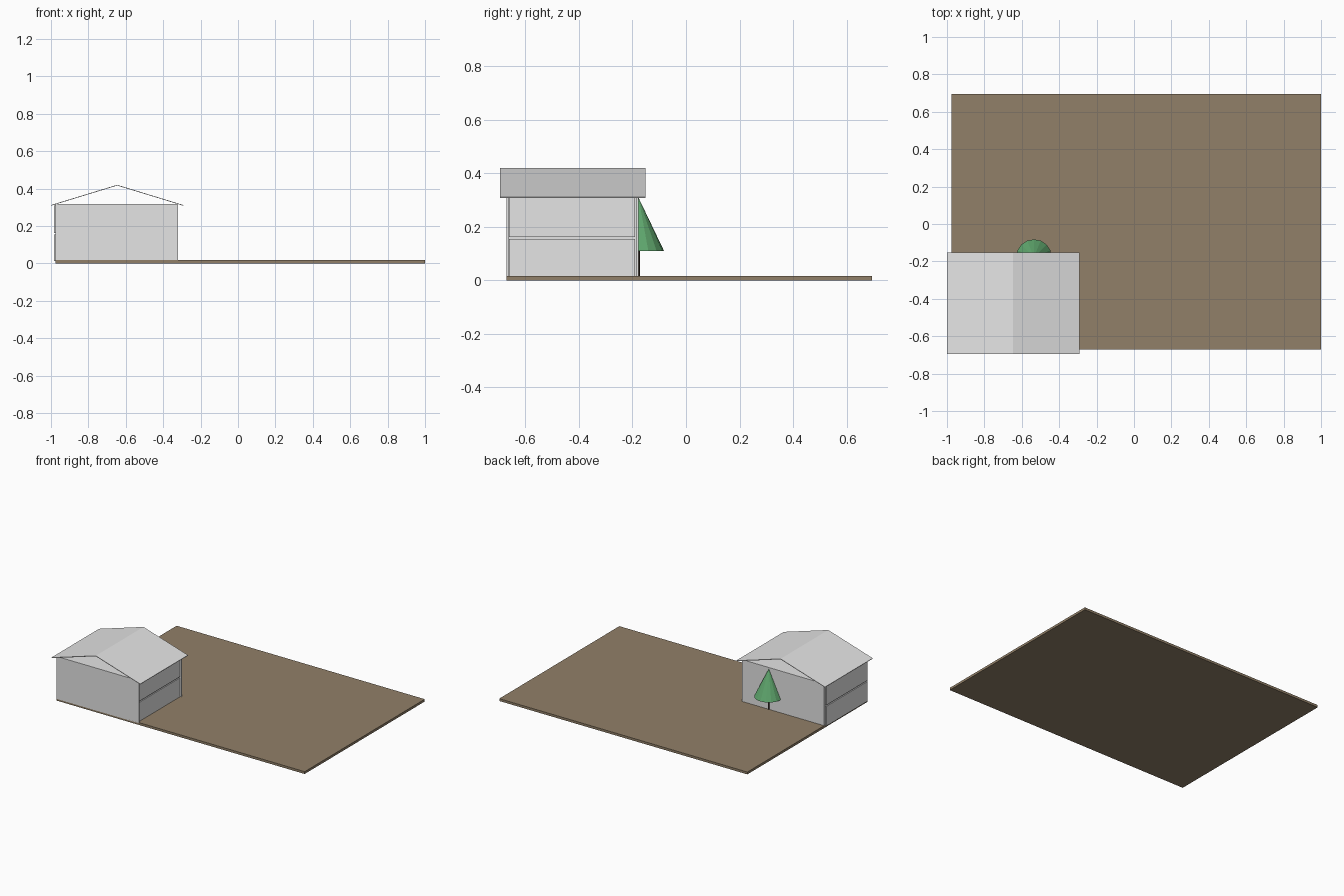
import bpy, bmesh, math

if "Cube" in bpy.data.objects:
    bpy.data.objects.remove(bpy.data.objects["Cube"])


def material(name, rgb):
    m = bpy.data.materials.new(name)
    m.diffuse_color = (*rgb, 1)
    m.use_nodes = True
    m.node_tree.nodes["Principled BSDF"].inputs["Base Color"].default_value = m.diffuse_color
    return m


EARTH = material("earth brown", (0.285, 0.215, 0.138))
PALE = material("pale grey", (0.78, 0.78, 0.78))
GREEN = material("leaf green", (0.12, 0.40, 0.16))
BARK = material("dark bark", (0.05, 0.035, 0.025))


def finish(name, bm, mat):
    bmesh.ops.recalc_face_normals(bm, faces=bm.faces)
    mesh = bpy.data.meshes.new(name)
    bm.to_mesh(mesh)
    bm.free()
    mesh.materials.append(mat)
    ob = bpy.data.objects.new(name, mesh)
    bpy.context.collection.objects.link(ob)
    return ob


def box(name, x, y, z, mat):
    bm = bmesh.new()
    bmesh.ops.create_cube(bm, size=1)
    for v in bm.verts:
        v.co = [r[0] if c < 0 else r[1] for c, r in zip(v.co, (x, y, z))]
    return finish(name, bm, mat)


def cone(name, x, y, z, r1, r2, sides, mat):
    bm = bmesh.new()
    bmesh.ops.create_cone(bm, cap_ends=True, segments=sides, radius1=r1,
                          radius2=r2, depth=z[1] - z[0])
    bmesh.ops.translate(bm, verts=bm.verts, vec=(x, y, (z[0] + z[1]) / 2))
    return finish(name, bm, mat)


# Ground slab
GROUND = 0.017
box("ground_slab", (-0.975, 1.0), (-0.67, 0.695), (0, GROUND), EARTH)

# House body: end walls standing slightly past the core
box("house_core", (-0.972, -0.335), (-0.664, -0.184), (GROUND, 0.314), PALE)
for name, y in (("front_wall", (-0.67, -0.662)), ("back_wall", (-0.186, -0.178))):
    box(name, (-0.975, -0.32), y, (0.012, 0.318), PALE)

# Two long boards on each side wall
for side, x in (("left", (-0.984, -0.976)), ("right", (-0.336, -0.328))):
    for level, z in (("lower", (0.012, 0.154)), ("upper", (0.162, 0.310))):
        box(f"{side}_{level}_board", x, (-0.661, -0.19), z, PALE)

# Thin folded roof with open gables
MID, HALF, EAVE, RIDGE, THICK = -0.646, 0.354, 0.312, 0.42, 0.004
profile = [(MID - HALF, EAVE), (MID, RIDGE), (MID + HALF, EAVE),
           (MID + HALF, EAVE - THICK), (MID, RIDGE - THICK), (MID - HALF, EAVE - THICK)]
bm = bmesh.new()
rings = [[bm.verts.new((x, y, z)) for x, z in profile] for y in (-0.695, -0.152)]
for i in range(6):
    j = (i + 1) % 6
    bm.faces.new((rings[0][i], rings[0][j], rings[1][j], rings[1][i]))
for ring in rings:
    bm.faces.new((ring[0], ring[1], ring[4], ring[5]))
    bm.faces.new((ring[1], ring[2], ring[3], ring[4]))
finish("roof", bm, PALE)

# Tree against the back wall
cone("tree_trunk", -0.535, -0.177, (GROUND, 0.115), 0.005, 0.005, 8, BARK)
cone("tree_crown", -0.535, -0.177, (0.11, 0.308), 0.095, 0, 16, GREEN)
